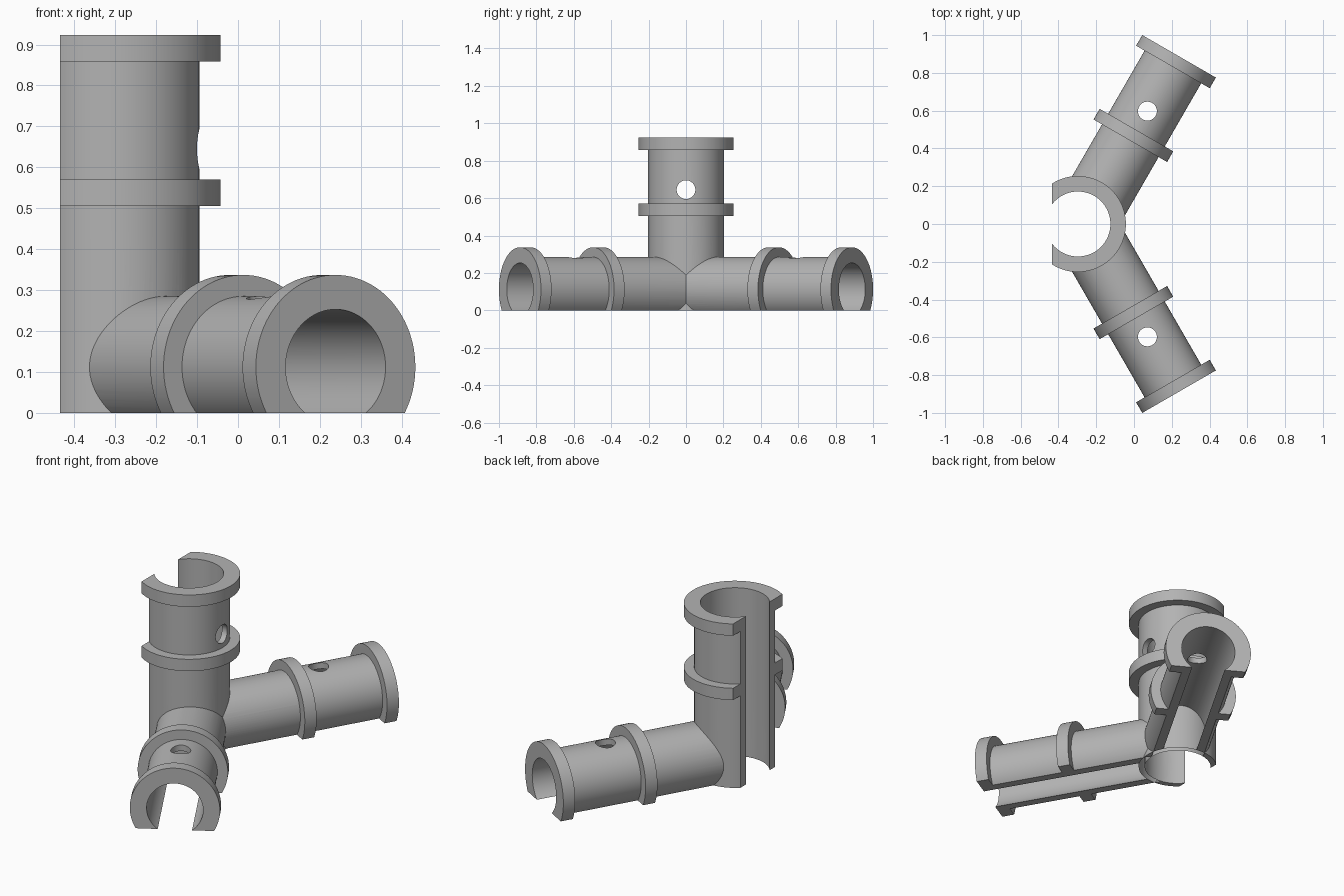
import bpy, bmesh, math
from mathutils import Matrix, Vector

if "Cube" in bpy.data.objects:
    bpy.data.objects.remove(bpy.data.objects["Cube"])

SEGMENTS = 96
CUT_X = -0.435                 # flat open side of the upright
HUB = Vector((-0.297, 0, 0))   # upright axis
ARM_START = Vector((-0.274, 0, 0.112))
ARM_LENGTH = 1.025

grey = bpy.data.materials.new("plain grey")
grey.use_nodes = True
grey.diffuse_color = (0.45, 0.45, 0.45, 1)
grey.node_tree.nodes["Principled BSDF"].inputs["Base Color"].default_value = (0.45, 0.45, 0.45, 1)


def lathe(name, profile, origin, direction):
    """Closed solid turned from (radius, distance) points about an axis."""
    bm = bmesh.new()
    rings = []
    for radius, dist in profile:
        rings.append([bm.verts.new((radius * math.cos(a), radius * math.sin(a), dist))
                      for a in (math.tau * i / SEGMENTS for i in range(SEGMENTS))])
    for low, high in zip(rings, rings[1:]):
        for i in range(SEGMENTS):
            j = (i + 1) % SEGMENTS
            bm.faces.new((low[i], low[j], high[j], high[i]))
    bm.faces.new(rings[0][::-1])
    bm.faces.new(rings[-1])
    turn = Vector(direction).to_track_quat('Z', 'Y').to_matrix().to_4x4()
    bm.transform(Matrix.Translation(origin) @ turn)
    mesh = bpy.data.meshes.new(name)
    bm.to_mesh(mesh)
    bm.free()
    mesh.materials.append(grey)
    obj = bpy.data.objects.new(name, mesh)
    bpy.context.collection.objects.link(obj)
    return obj


def rod(name, radius, start, end, origin, direction):
    return lathe(name, [(radius, start), (radius, end)], origin, direction)


def flanged(name, radius, rim, start, collars, origin, direction):
    """Round bar with a raised collar at each (start, end) pair."""
    profile = [(radius, start)]
    for a, b in collars:
        profile += [(radius, a), (rim, a), (rim, b), (radius, b)]
    return lathe(name, profile[:-1], origin, direction)


def combine(target, other, operation):
    mod = target.modifiers.new("join", 'BOOLEAN')
    mod.operation, mod.solver, mod.object = operation, 'EXACT', other
    bpy.context.view_layer.objects.active = target
    bpy.ops.object.modifier_apply(modifier=mod.name)
    bpy.data.objects.remove(other)


def slice_flat(obj, point, normal):
    """Remove everything on the normal side and cap the cut."""
    bm = bmesh.new()
    bm.from_mesh(obj.data)
    cut = bmesh.ops.bisect_plane(bm, geom=bm.verts[:] + bm.edges[:] + bm.faces[:],
                                 plane_co=point, plane_no=normal, clear_outer=True)
    edges = [e for e in cut["geom_cut"] if isinstance(e, bmesh.types.BMEdge)]
    bmesh.ops.holes_fill(bm, edges=edges)
    bm.to_mesh(obj.data)
    bm.free()


# Two mirrored arms: solid outsides first, then their bores and top holes
arms, arm_cutters = [], []
for side, label in ((1, "back"), (-1, "front")):
    way = Vector((0.5, side * math.sqrt(0.75), 0))
    arms.append(flanged(label + "_arm", 0.173, 0.225, 0,
                        [(0.509, 0.574), (0.96, ARM_LENGTH)], ARM_START, way))
    arm_cutters.append(rod("arm_bore", 0.141, 0.02, 1.2, ARM_START, way))
    arm_cutters.append(rod("arm_hole", 0.05, 0.02, 0.4, ARM_START + way * 0.69, (0, 0, 1)))

# Upright pipe, running below the ground plane so the flat cut trims it
upright = flanged("pipe_corner_joint", 0.203, 0.254, -0.2,
                  [(0.505, 0.57), (0.858, 0.923)], HUB, (0, 0, 1))

joint = arms[0]
combine(joint, arms[1], 'UNION')
for cutter in arm_cutters:
    combine(joint, cutter, 'DIFFERENCE')
combine(joint, upright, 'UNION')

# Upright bore and its side hole
combine(joint, rod("upright_bore", 0.172, -0.5, 1.5, HUB, (0, 0, 1)), 'DIFFERENCE')
combine(joint, rod("side_hole", 0.05, 0.02, 0.4, HUB + Vector((0, 0, 0.645)), (1, 0, 0)), 'DIFFERENCE')

# Flat open sides
slice_flat(joint, (0, 0, 0), (0, 0, -1))
slice_flat(joint, (CUT_X, 0, 0), (-1, 0, 0))

joint.name = "pipe_corner_joint"
bpy.ops.object.select_all(action='DESELECT')
joint.select_set(True)
bpy.context.view_layer.objects.active = joint
bpy.ops.object.shade_smooth_by_angle(angle=math.radians(30))
